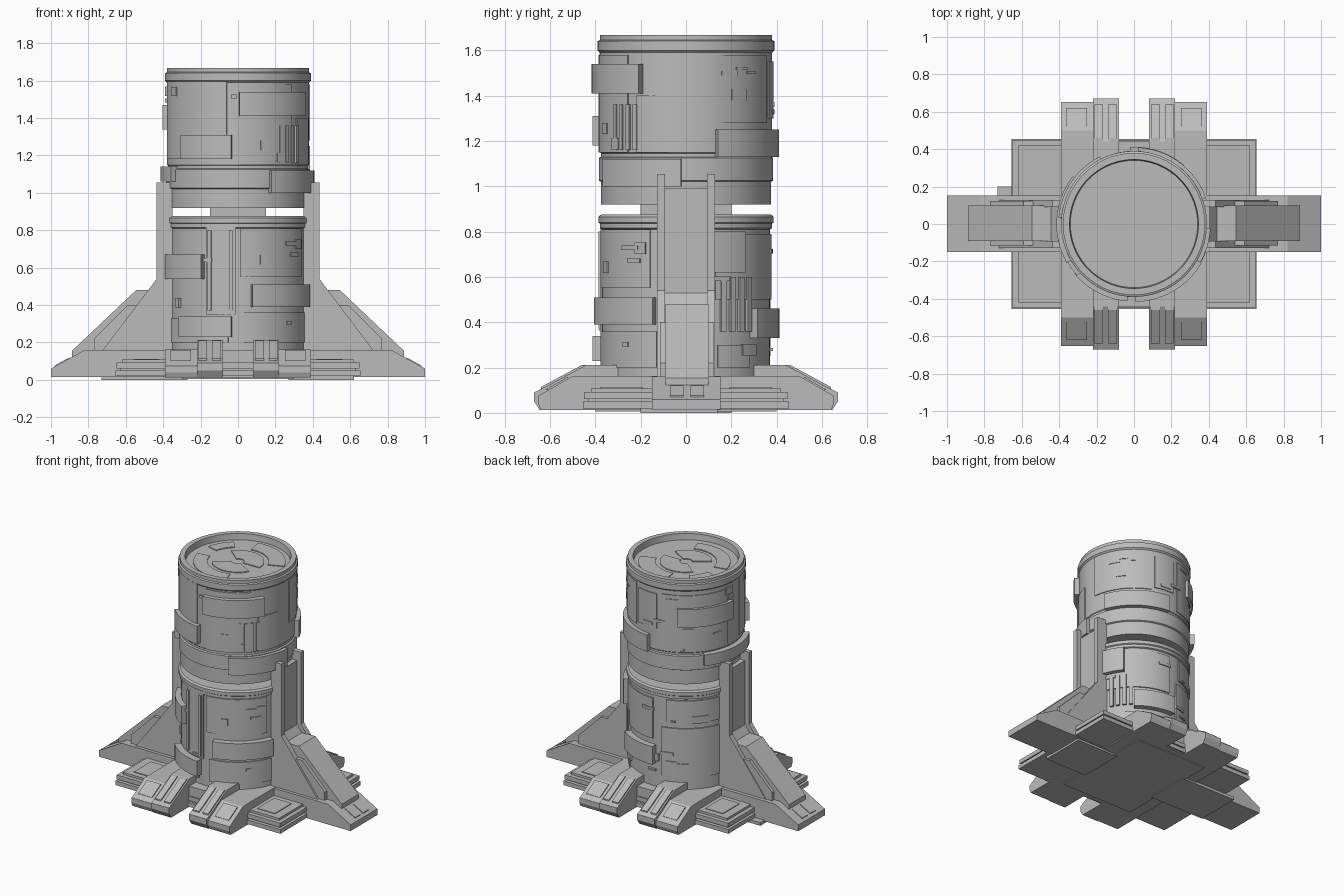
import bpy, bmesh, math, random
from mathutils import Vector

random.seed(4)
cube = bpy.data.objects.get("Cube")
if cube:
    bpy.data.objects.remove(cube)

grey = bpy.data.materials.new("weathered_grey")
grey.use_nodes = True
COLOR = (0.5, 0.5, 0.5, 1)
grey.diffuse_color = COLOR
grey.node_tree.nodes["Principled BSDF"].inputs["Base Color"].default_value = COLOR


def finish(name, bm, smooth=False):
    bmesh.ops.recalc_face_normals(bm, faces=bm.faces)
    mesh = bpy.data.meshes.new(name)
    bm.to_mesh(mesh)
    bm.free()
    mesh.materials.append(grey)
    if smooth:
        mesh.shade_smooth()
        mesh.set_sharp_from_angle(angle=math.radians(30))
    obj = bpy.data.objects.new(name, mesh)
    bpy.context.collection.objects.link(obj)
    return obj


def prism(name, points, lo, hi, along="y", sign=1):
    """Extrude an (outward, z) profile sideways from lo to hi."""
    bm = bmesh.new()
    def place(u, v, z):
        return (u * sign, v, z) if along == "y" else (v, u * sign, z)
    face = bm.faces.new([bm.verts.new(place(u, lo, z)) for u, z in points])
    out = bmesh.ops.extrude_face_region(bm, geom=[face])
    shift = Vector(place(0, hi - lo, 0))
    for v in out["geom"]:
        if isinstance(v, bmesh.types.BMVert):
            v.co += shift
    return finish(name, bm)


def box(name, x0, x1, y0, y1, z0, z1):
    return prism(name, [(x0, z0), (x1, z0), (x1, z1), (x0, z1)], y0, y1)


def lathe(name, points):
    bm = bmesh.new()
    verts = [bm.verts.new((r, 0, z)) for r, z in points]
    edges = [bm.edges.new(pair) for pair in zip(verts, verts[1:])]
    bmesh.ops.spin(bm, geom=verts + edges, axis=(0, 0, 1), cent=(0, 0, 0),
                   angle=math.tau, steps=72, use_duplicate=False)
    bmesh.ops.remove_doubles(bm, verts=bm.verts, dist=0.0002)
    return finish(name, bm, True)


def arc(name, a0, a1, z0, z1, r_out, r_in=0.36):
    """Curved plate wrapped round the drum, angles in degrees from +x."""
    bm = bmesh.new()
    steps = max(2, round((a1 - a0) / 5))
    rings = []
    for i in range(steps + 1):
        a = math.radians(a0 + (a1 - a0) * i / steps)
        rings.append([bm.verts.new((r * math.cos(a), r * math.sin(a), z))
                      for r, z in ((r_in, z0), (r_out, z0), (r_out, z1), (r_in, z1))])
    for p, q in zip(rings, rings[1:]):
        for k in range(4):
            bm.faces.new((p[k], p[k - 1], q[k - 1], q[k]))
    bm.faces.new(rings[0])
    bm.faces.new(rings[-1])
    return finish(name, bm, True)


# Drums and the narrow core between them
lathe("lower_drum", [(0, 0.16), (0.37, 0.16), (0.37, 0.81), (0.38, 0.815), (0.38, 0.835),
                     (0.387, 0.84), (0.387, 0.865), (0.375, 0.875), (0, 0.875)])
lathe("upper_drum", [(0, 0.92), (0.375, 0.92), (0.375, 1.02), (0.385, 1.025), (0.385, 1.125),
                     (0.375, 1.13), (0.375, 1.145), (0.38, 1.15), (0.38, 1.59), (0.39, 1.6),
                     (0.39, 1.64), (0.38, 1.645), (0.38, 1.668), (0.345, 1.668),
                     (0.34, 1.625), (0, 1.625)])
box("drum_core", -0.15, 0.15, -0.2, 0.2, 0.85, 0.95)

# Shallow plates on the recessed roof
for a0, a1, r0, r1 in ((20, 100, 0.2, 0.31), (130, 165, 0.22, 0.3),
                       (190, 290, 0.2, 0.29), (0, 140, 0.04, 0.17), (215, 330, 0.04, 0.17)):
    arc("roof_plate", a0, a1, 1.62, 1.631, r1, r0)

# Thick armour panels
for a0, a1, z0, z1, r in (
        (-89, -30, 1.41, 1.54, 0.417), (-64, -3, 1.0, 1.12, 0.41),
        (20, 87, 1.13, 1.25, 0.41), (-138, -95, 1.18, 1.31, 0.415),
        (142, 210, 1.06, 1.14, 0.415), (117, 175, 1.34, 1.47, 0.405),
        (195, 241, 0.54, 0.67, 0.41), (-79, -21, 0.39, 0.51, 0.413),
        (18, 40, 0.62, 0.8, 0.41), (50, 93, 0.33, 0.46, 0.413),
        (-140, -95, 0.23, 0.34, 0.415)):
    arc("armour_panel", a0, a1, z0, z1, r)

# Thin skin plates with visible seams
for a0, a1, z0, z1 in (
        (-170, -99, 1.18, 1.6), (-88, -42, 1.15, 1.58), (5, 68, 1.28, 1.58),
        (-35, -12, 1.15, 1.4), (100, 170, 1.17, 1.56), (72, 95, 1.3, 1.55),
        (-117, -92, 0.35, 0.83), (-88, -25, 0.55, 0.81), (20, 90, 0.5, 0.79),
        (100, 160, 0.25, 0.6), (105, 160, 0.64, 0.8), (-85, -20, 0.2, 0.36),
        (200, 262, 0.2, 0.33), (22, 48, 0.2, 0.3)):
    arc("skin_plate", a0, a1, z0, z1, 0.386 if z0 > 1 else 0.378)
for i in range(4):
    arc("vertical_strip", 24 + i * 7, 28 + i * 7, 0.36, 0.6, 0.386)
    arc("vertical_strip", -55 + i * 6, -52 + i * 6, 1.16, 1.36, 0.392)
arc("door_frame", -115, -112, 0.37, 0.8, 0.386)
arc("door_frame", -97, -94, 0.37, 0.8, 0.386)

# Scattered small details
for i in range(44):
    a = random.uniform(0, 360)
    upper = i % 2
    z = random.uniform(1.16, 1.52) if upper else random.uniform(0.22, 0.74)
    arc("small_detail", a, a + random.uniform(4, 16), z,
        z + random.choice((0.012, 0.02, 0.05)), 0.391 if upper else 0.385)

# Base: central block, layered side slabs and underside plates
box("base_block", -0.39, 0.39, -0.44, 0.44, 0.012, 0.16)
for s in (1, -1):
    x0, x1 = sorted((s * 0.22, s * 0.39))
    box("base_shoulder", x0, x1, -0.46, 0.46, 0.012, 0.162)
for reach, z0, z1 in ((0.655, 0.02, 0.05), (0.63, 0.05, 0.062), (0.65, 0.062, 0.092),
                      (0.62, 0.092, 0.108)):
    box("base_slab", -reach, reach, 0.2 - reach, reach - 0.2, z0, z1)
for sx in (1, -1):
    for sy in (1, -1):
        x0, x1 = sorted((sx * 0.42, sx * 0.56))
        y0, y1 = sorted((sy * 0.19, sy * 0.38))
        box("slab_hatch", x0, x1, y0, y1, 0.1, 0.113)
box("underside_plate", -0.73, -0.27, -0.14, 0.2, 0, 0.022)
box("underside_plate", 0.27, 0.62, -0.2, 0.14, 0, 0.022)
box("underside_plate", -0.3, 0.3, -0.4, 0.4, 0.006, 0.022)

# Paired sloping feet, front and back
INNER = [(0.3, 0.012), (0.645, 0.012), (0.67, 0.05), (0.67, 0.09), (0.6, 0.125),
         (0.44, 0.212), (0.3, 0.212)]
OUTER = [(0.3, 0.012), (0.64, 0.012), (0.652, 0.04), (0.652, 0.075), (0.5, 0.163), (0.3, 0.163)]
RIDGE = [(0.42, 0.1), (0.64, 0.1), (0.64, 0.114), (0.46, 0.211), (0.42, 0.211)]
for sy in (1, -1):
    for sx in (1, -1):
        def foot(name, points, a, b):
            lo, hi = sorted((sx * a, sx * b))
            prism(name, points, lo, hi, "x", sy)
        foot("inner_foot", INNER, 0.08, 0.22)
        foot("outer_foot", OUTER, 0.22, 0.39)
        foot("foot_ridge", RIDGE, 0.09, 0.14)
        foot("foot_ridge", RIDGE, 0.165, 0.21)
        foot("foot_tread", [(0.52, 0.1), (0.62, 0.1), (0.62, 0.102), (0.52, 0.16)], 0.25, 0.36)

# Buttress fins on both sides
FOOT = [(0.3, 0.015), (1, 0.015), (1, 0.06), (0.82, 0.16), (0.3, 0.16)]
RAIL = [(0.35, 0.15), (0.35, 1.055), (0.435, 1.055), (0.435, 0.54), (0.73, 0.15)]
WEB = [(0.35, 0.15), (0.35, 0.99), (0.405, 0.99), (0.405, 0.53), (0.69, 0.15)]
BRACE = [(0.42, 0.12), (0.42, 0.48), (0.545, 0.48), (0.888, 0.155), (0.888, 0.12)]
STEP = [(0.5, 0.13), (0.5, 0.4), (0.59, 0.4), (0.77, 0.22), (0.77, 0.13)]
for s in (1, -1):
    prism("fin_foot", FOOT, -0.15, 0.153, "y", s)
    prism("fin_web", WEB, -0.1, 0.1, "y", s)
    prism("fin_rail", RAIL, -0.128, -0.092, "y", s)
    prism("fin_rail", RAIL, 0.092, 0.128, "y", s)
    prism("fin_brace", BRACE, -0.09, 0.1, "y", s)
    prism("brace_step", STEP, -0.115, 0.122, "y", s)
    for y in (-0.07, 0.02):
        prism("fin_foot_plate", [(0.9, 0.1), (0.98, 0.06), (0.98, 0.077), (0.9, 0.121)],
              y, y + 0.06, "y", s)
